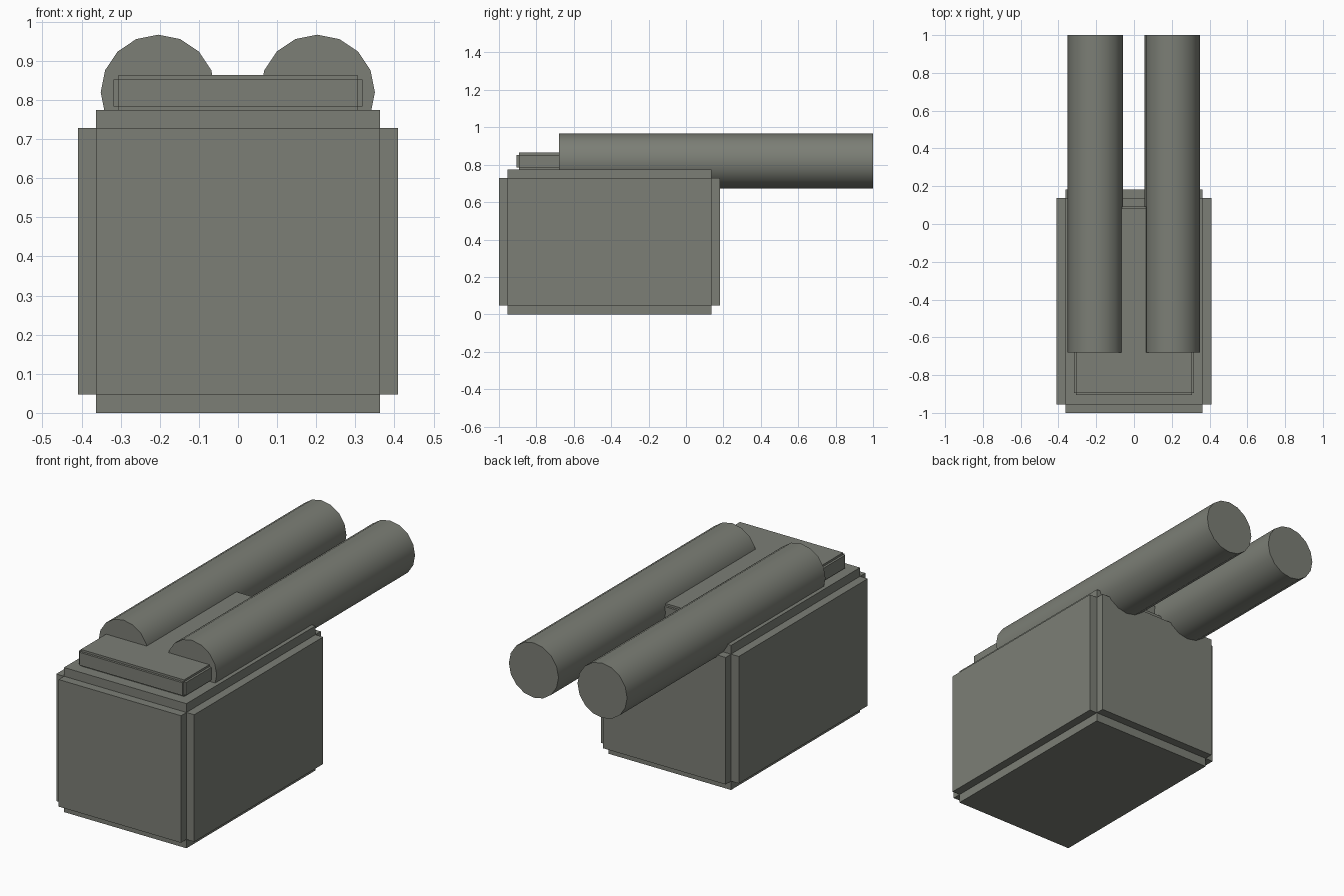
import bpy, bmesh, math
from mathutils import Matrix, Vector

if "Cube" in bpy.data.objects:
    bpy.data.objects.remove(bpy.data.objects["Cube"])

# Dull greenish grey paint shared by every part
paint = bpy.data.materials.new("dull_grey")
paint.diffuse_color = (0.20, 0.21, 0.18, 1)
paint.use_nodes = True
paint.node_tree.nodes["Principled BSDF"].inputs["Base Color"].default_value = paint.diffuse_color


def link(name, bm):
    bmesh.ops.recalc_face_normals(bm, faces=bm.faces)
    mesh = bpy.data.meshes.new(name)
    bm.to_mesh(mesh)
    bm.free()
    mesh.materials.append(paint)
    obj = bpy.data.objects.new(name, mesh)
    bpy.context.collection.objects.link(obj)
    return obj


def panelled_box(name, lo, hi, step):
    """Core box whose six faces are each pushed out, leaving notched edges."""
    lo, hi = Vector(lo), Vector(hi)
    bm = bmesh.new()
    matrix = Matrix.Translation((lo + hi) / 2) @ Matrix.Diagonal((*(hi - lo), 1))
    bmesh.ops.create_cube(bm, size=1, matrix=matrix)
    bm.normal_update()
    panels = bmesh.ops.extrude_discrete_faces(bm, faces=bm.faces[:])["faces"]
    for face in panels:
        face.normal_update()
        offset = Vector(n * s for n, s in zip(face.normal, step))
        for v in face.verts:
            v.co += offset
    return link(name, bm)


# Main body block and the flat plate on top
panelled_box("body", (-0.363, -0.955, 0.047), (0.363, 0.137, 0.728), (0.046, 0.046, 0.047))
panelled_box("top_plate", (-0.306, -0.894, 0.784), (0.306, 0.081, 0.853), (0.012, 0.012, 0.011))

# Twin barrels: 16-sided, smooth, running past the back of the body
for side, x in (("left", -0.204), ("right", 0.203)):
    bm = bmesh.new()
    matrix = Matrix.Translation((x, 0.16, 0.82)) @ Matrix.Rotation(math.pi / 2, 4, "X")
    bmesh.ops.create_cone(bm, cap_ends=True, segments=16, radius1=0.147,
                          radius2=0.147, depth=1.68, matrix=matrix)
    barrel = link(f"{side}_barrel", bm)
    bpy.ops.object.select_all(action="DESELECT")
    barrel.select_set(True)
    bpy.context.view_layer.objects.active = barrel
    bpy.ops.object.shade_smooth_by_angle(angle=math.radians(35))
